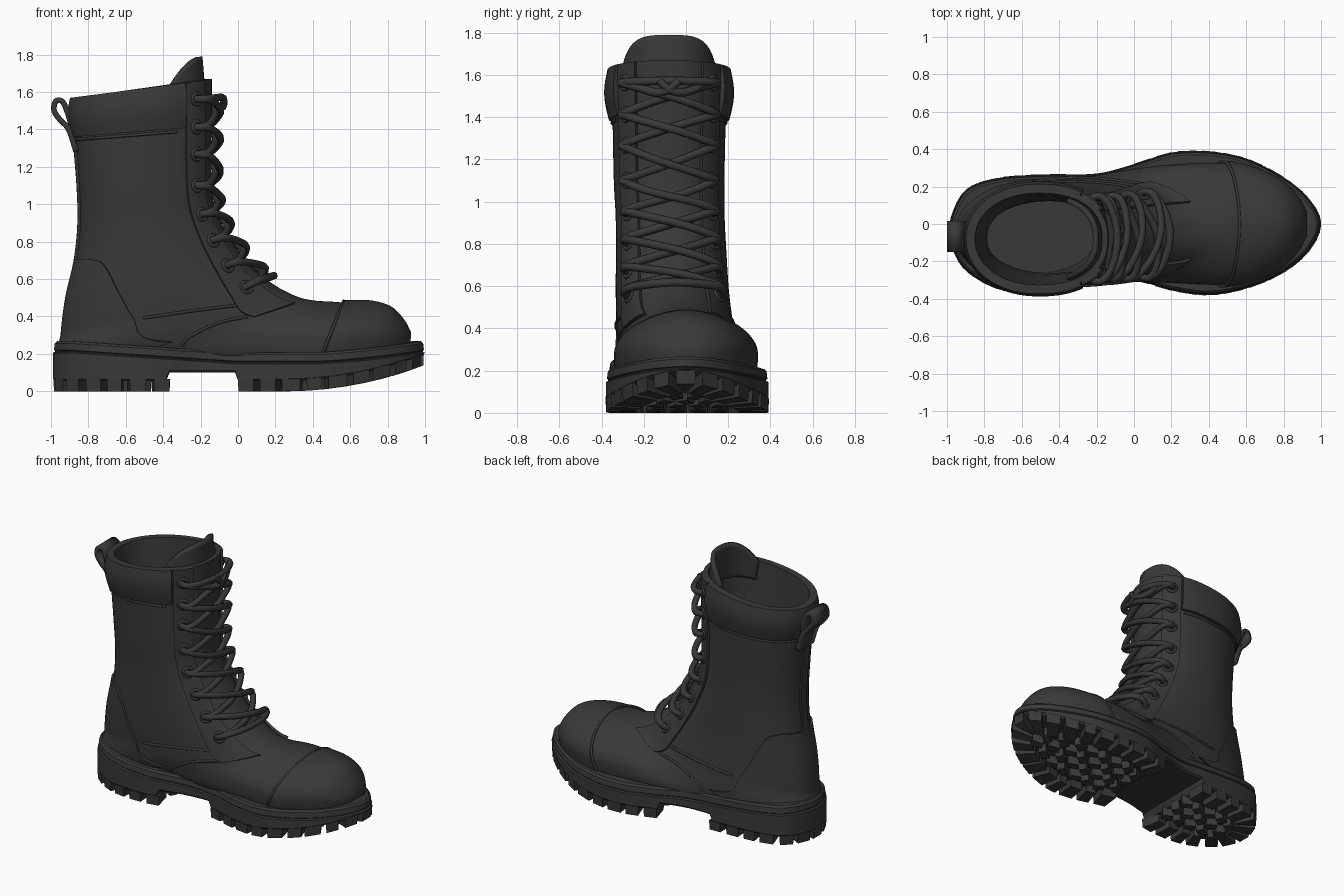
import bpy, bmesh
from math import sin, cos, pi, copysign
from mathutils import Vector, Matrix

if "Cube" in bpy.data.objects:
    bpy.data.objects.remove(bpy.data.objects["Cube"], do_unlink=True)

# One near-black leather and rubber colour
black = bpy.data.materials.new("charcoal_black")
black.use_nodes = True
black.diffuse_color = (0.04, 0.04, 0.04, 1)
for node in black.node_tree.nodes:
    if node.type == 'BSDF_PRINCIPLED':
        node.inputs["Base Color"].default_value = (0.04, 0.04, 0.04, 1)
        node.inputs["Roughness"].default_value = 0.7


def make_mesh(name, verts, faces, angle=0.7):
    bm = bmesh.new()
    vs = [bm.verts.new(v) for v in verts]
    for f in faces:
        bm.faces.new([vs[i] for i in f])
    bmesh.ops.recalc_face_normals(bm, faces=bm.faces[:])
    me = bpy.data.meshes.new(name)
    bm.to_mesh(me)
    bm.free()
    me.shade_smooth()
    me.set_sharp_from_angle(angle=angle)
    me.materials.append(black)
    ob = bpy.data.objects.new(name, me)
    bpy.context.collection.objects.link(ob)
    return ob


def make_tubes(name, paths, radius):
    cu = bpy.data.curves.new(name, 'CURVE')
    cu.dimensions = '3D'
    cu.bevel_depth = radius
    cu.bevel_resolution = 2
    cu.resolution_u = 5
    cu.use_fill_caps = True
    for path in paths:
        sp = cu.splines.new('NURBS')
        sp.points.add(len(path) - 1)
        for pt, co in zip(sp.points, path):
            pt.co = (*co, 1)
        sp.order_u = min(4, len(path))
        sp.use_endpoint_u = True
    cu.materials.append(black)
    bpy.context.collection.objects.link(bpy.data.objects.new(name, cu))


def spline(pts, v, closed=False):
    n = len(pts)
    i = int(v // 1) if closed else min(max(int(v), 0), n - 2)
    f = v - i

    def get(k):
        if closed:
            return pts[k % n]
        if k < 0:
            return [2 * a - b for a, b in zip(pts[0], pts[1])]
        if k >= n:
            return [2 * a - b for a, b in zip(pts[-1], pts[-2])]
        return pts[k]
    return [b + f / 2 * (c - a + f * (2 * a - 5 * b + 4 * c - d + f * (3 * (b - c) + d - a)))
            for a, b, c, d in zip(get(i - 1), get(i), get(i + 1), get(i + 2))]


# Upper sections: back x, back z, front x, front z, half width, centre y, squareness
RINGS = [
    (-.88, 1.57, -.14, 1.67, .275, -.08, 2.3), (-.87, 1.36, -.14, 1.42, .268, -.08, 2.3),
    (-.85, 1.1, -.14, 1.1, .262, -.08, 2.3), (-.845, .9, -.11, .95, .258, -.075, 2.3),
    (-.865, .7, -.03, .8, .262, -.07, 2.3), (-.91, .5, .08, .66, .268, -.065, 2.3),
    (-.935, .3, .2, .565, .275, -.055, 2.3), (-.935, .16, .32, .505, .28, -.045, 2.2),
    (-.55, .125, .41, .485, .285, -.025, 2), (-.05, .115, .49, .48, .315, 0, 1.85),
    (.42, .09, .57, .475, .325, 0, 1.8), (.62, .11, .7, .475, .285, 0, 1.8),
    (.76, .14, .81, .445, .225, 0, 1.8), (.86, .19, .88, .375, .14, 0, 1.9),
    (.91, .24, .915, .31, .06, 0, 2)]
LAST = len(RINGS) - 1


def point(v, t):
    ax, az, bx, bz, w, yc, n = spline(RINGS, v)
    c, s = cos(t), sin(t)
    e = 2 / (n if c > 0 else 2.1 + min(1, max(0, (v - 6) / 3)))
    c, s = copysign(abs(c) ** e, c), copysign(abs(s) ** e, s)
    return Vector(((ax + bx) / 2 + c * (bx - ax) / 2, yc + w * s, (az + bz) / 2 + c * (bz - az) / 2))


def normal(v, t):
    d = .02
    n = (point(v, t + d) - point(v, t - d)).cross(point(v + d, t) - point(v - d, t)).normalized()
    mid = (point(v, 0) + point(v, pi)) / 2
    return n if n.dot(point(v, t) - mid) > 0 else -n


def surf(v, t, off=0.0):
    return point(v, t) + normal(v, t) * off


def grid_faces(rows, cols, wrap=False):
    return [(r * cols + c, r * cols + (c + 1) % cols, (r + 1) * cols + (c + 1) % cols, (r + 1) * cols + c)
            for r in range(rows - 1) for c in range(cols if wrap else cols - 1)]


def patch(name, v0, v1, span, off, puff=0.0, nv=30, nt=30):
    """Raised panel on the upper; span(v) gives its two edge angles."""
    def steps(n):
        return [(0, 0)] + [(k / n, 1) for k in range(n + 1)] + [(1, 0)]
    verts = []
    for a, up in steps(nv):
        v = v0 + (v1 - v0) * a
        t0, t1 = span(v)
        for b, up2 in steps(nt):
            lift = off + puff * sin(pi * a) if up and up2 else -.01
            verts.append(surf(v, t0 + (t1 - t0) * b, lift))
    make_mesh(name, verts, grid_faces(nv + 3, nt + 3))


# Upper shell: insole floor, inner wall, rim, outside, raised toe cap
COLS = 72
angles = [2 * pi * k / COLS for k in range(COLS)]
rows = [(k, -.03 - .01 * k) for k in range(4, -1, -1)]
rows += [(k / 5, 0) for k in range(50)] + [(9.97, 0)]
rows += [(10 + k / 5, .012) for k in range((LAST - 10) * 5 + 1)]
verts = [Vector((-.5 + .3 * cos(t), -.06 + .2 * sin(t), .27)) for t in angles]
for v, off in rows:
    verts += [surf(v, t, off) for t in angles]
total = len(verts)
make_mesh("boot_upper", verts, grid_faces(len(rows) + 1, COLS, True)
          + [tuple(range(COLS)), tuple(range(total - COLS, total))])

# Padded collar, heel counter, back strap, eyelet facings
patch("padded_collar", 0, 1, lambda v: (pi - 2.16, pi + 2.16), .018, .018, 16, 60)


def counter_span(v):
    h = .6 + .8 * ((v - 4) / 3.6) ** .35
    return pi - h, pi + h


patch("heel_counter", 4, 7.5, counter_span, .014)
patch("back_strap", .9, 4.1, lambda v: (pi - .1, pi + .1), .014, nt=6)
for side, sg in (("left", 1), ("right", -1)):
    patch(side + "_eyelet_facing", 0, 7.6,
          lambda v: (sg * .54, sg * (.96 + .05 * max(0, v - 5))), .016, nv=50, nt=8)

# Tongue rising above the rim
verts, nt, nh = [], 30, 10
for r in range(nh + 1):
    for c in range(nt + 1):
        s = 2 * c / nt - 1
        p = surf(0, s * 1.1, -.03)
        p.z += -.12 + r / nh * (.12 + .12 * (1 - abs(s) ** 3.5))
        p.x -= .02 * r / nh
        verts.append(p)
tongue = make_mesh("tongue", verts, grid_faces(nh + 1, nt + 1))
tongue.modifiers.new("thickness", 'SOLIDIFY').thickness = .03

# Laces crossing between eyelets
EYELETS = [.4, 1, 1.45, 2, 3, 3.9, 4.8, 5.8]
HOLE = .76


def lace(v0, v1, sg, lift):
    keys = [(0, .06, -.01), (0, .02, .045), (0, -.1, .075), (.25, -.4, lift), (.5, -HOLE, lift)]
    keys += [(1 - a, -2 * HOLE - t, off) for a, t, off in keys[-2::-1]]
    return [surf(v0 + (v1 - v0) * a, sg * (HOLE + t), off) for a, t, off in keys]


paths = [lace(EYELETS[0], EYELETS[0], 1, .06), lace(EYELETS[-1], EYELETS[-1], 1, .05)]
for a, b in zip(EYELETS, EYELETS[1:]):
    paths += [lace(a, b, 1, .03), lace(a, b, -1, .055)]
for sg in (1, -1):
    paths.append([surf(.4, sg * .5, .05), surf(.75, sg * .2, .05), surf(.65, 0, .08), surf(.4, -sg * .1, .06)])
make_tubes("laces", paths, .02)
for v in EYELETS:
    for t in (HOLE, -HOLE):
        bpy.ops.mesh.primitive_torus_add(
            major_segments=16, minor_segments=6, major_radius=.03, minor_radius=.01,
            location=surf(v, t, .016), rotation=normal(v, t).to_track_quat('Z', 'Y').to_euler())
        ring = bpy.context.object
        ring.name = "eyelet"
        ring.data.materials.append(black)
        ring.data.shade_smooth()

# Seams, laid on the surface from side-on positions
table = [(point(i / 20, j / 30), i / 20, j / 30) for i in range(20 * LAST) for j in range(10, 85)]


def locate(x, z):
    return min(table, key=lambda e: (e[0].x - x) ** 2 + (e[0].z - z) ** 2)[1:]


seams = [[surf(9.95, -2 + k / 8, .008) for k in range(33)],
         [surf(1.06, pi - 2.1 + k / 8, .002) for k in range(34)]]
for line in ([(-.51, .39), (-.3, .42), (-.1, .45), (.05, .47)],
             [(-.3, .24), (-.2, .32), (-.08, .37), (.05, .4)]):
    for sg in (1, -1):
        spots = [locate(x, z) for x, z in line]
        seams.append([surf(v, sg * t, .002) for v, t in (spline(spots, k / 6) for k in range(19))])
make_tubes("seams", seams, .008)

# Pull loop at the back
loop = [(-.865, 1.28), (-.905, 1.4), (-.95, 1.45), (-.983, 1.5), (-.975, 1.55), (-.94, 1.55), (-.915, 1.5), (-.89, 1.42)]
verts = []
for k in range(43):
    x, z = spline(loop, k / 6)
    verts += [Vector((x, -.15, z)), Vector((x, .015, z))]
tab = make_mesh("pull_loop", verts, grid_faces(43, 2), 1.2)
mod = tab.modifiers.new("thickness", 'SOLIDIFY')
mod.thickness, mod.offset = .03, 0

# Sole outline: matching stations on both sides
XS = [-.955, -.875, -.7, -.45, -.2, 0, .2, .4, .6, .8, .94]
LEFT = [.1, .2, .25, .265, .27, .32, .382, .388, .35, .25, .13]
RIGHT = [-.17, -.27, -.355, -.365, -.31, -.3, -.355, -.38, -.345, -.26, -.14]
outline = [(-.99, -.04)] + list(zip(XS, LEFT)) + [(1, 0)] + list(zip(XS, RIGHT))[::-1]
SUB = 12
HALF = 12 * SUB
COUNT = 2 * HALF
HEEL_END, BALL_START = -.37, 0


def edge(u, inset=0.0):
    p = Vector(spline(outline, u / SUB, True))
    d = Vector(spline(outline, u / SUB + .02, True)) - Vector(spline(outline, u / SUB - .02, True))
    return p + Vector((d.y, -d.x)).normalized() * inset


def tread(x):
    return .14 * max(0, (x - .25) / .75) ** 2


def base(x):
    return .1 if HEEL_END < x < BALL_START else tread(x) + .055


def top(x):
    return .208 + .06 * min(1, max(0, -x / .9)) + .06 * max(0, (x - .4) / .6) ** 1.5


# Midsole and welt with a groove between them
layers = [(.012, lambda x: base(x)), (0, lambda x: base(x) + .012), (.001, lambda x: top(x) - .062),
          (.012, lambda x: top(x) - .057), (.012, lambda x: top(x) - .052), (.006, lambda x: top(x) - .047),
          (.01, lambda x: top(x) - .012), (.022, top), (.07, top)]
verts = []
for inset, height in layers:
    for u in range(COUNT):
        p = edge(u, inset)
        verts.append((p.x, p.y, height(edge(u).x)))
faces = grid_faces(len(layers), COUNT, True)
for start in (0, (len(layers) - 1) * COUNT):
    for k in range(HALF):
        quad = [start + i % COUNT for i in (k, k + 1, COUNT - k - 1, COUNT - k)]
        faces.append(tuple(dict.fromkeys(quad)))
make_mesh("midsole", verts, faces, .5)

# Tread: edge lugs by arc length, then small inner blocks
verts, faces = [], []


def block(plan):
    n = len(verts)
    mid = sum(plan, Vector((0, 0))) / 4
    for p in plan:
        q = mid + (p - mid) * .95
        verts.extend([(q.x, q.y, tread(p.x)), (p.x, p.y, tread(p.x) + .065)])
    faces.extend([(n, n + 2, n + 4, n + 6), (n + 1, n + 3, n + 5, n + 7)])
    faces.extend([(n + 2 * k, n + 2 * k + 1, n + (2 * k + 3) % 8, n + (2 * k + 2) % 8) for k in range(4)])


lengths = [0]
for u in range(COUNT):
    lengths.append(lengths[-1] + (edge(u + 1) - edge(u)).length)


def station(x, first, last):
    return min(range(first, last), key=lambda u: abs(edge(u).x - x))


def at_length(s):
    return min(range(COUNT), key=lambda u: abs(lengths[u] - s % lengths[-1]))


heel = (lengths[station(HEEL_END, HALF, COUNT)], lengths[station(HEEL_END, 0, HALF)] + lengths[-1])
ball = (lengths[station(BALL_START, 0, HALF)], lengths[station(BALL_START, HALF, COUNT)])
for (s0, s1), lugs in ((heel, 13), (ball, 19)):
    pitch = (s1 - s0 + .035) / lugs
    for k in range(lugs):
        a, b = at_length(s0 + k * pitch), at_length(s0 + (k + 1) * pitch - .035)
        block([edge(a, -.002), edge(b, -.002), edge(b, .14), edge(a, .14)])
for col in range(17):
    x = -.81 + col * .1
    if HEEL_END - .03 < x < BALL_START + .03:
        continue
    u = station(x, 0, HALF)
    lo, hi = edge(COUNT - u).y + .19, edge(u).y - .19
    n = max(0, int((hi - lo) / .1) + 1)
    for r in range(n):
        turn = Matrix.Rotation(.5 if (col + r) % 2 else -.5, 2)
        mid = Vector((x, (lo + hi) / 2 + (r - (n - 1) / 2) * .1))
        block([mid + turn @ Vector((i * .038, j * .028)) for i, j in ((1, 1), (-1, 1), (-1, -1), (1, -1))])
make_mesh("tread_lugs", verts, faces, .3)
